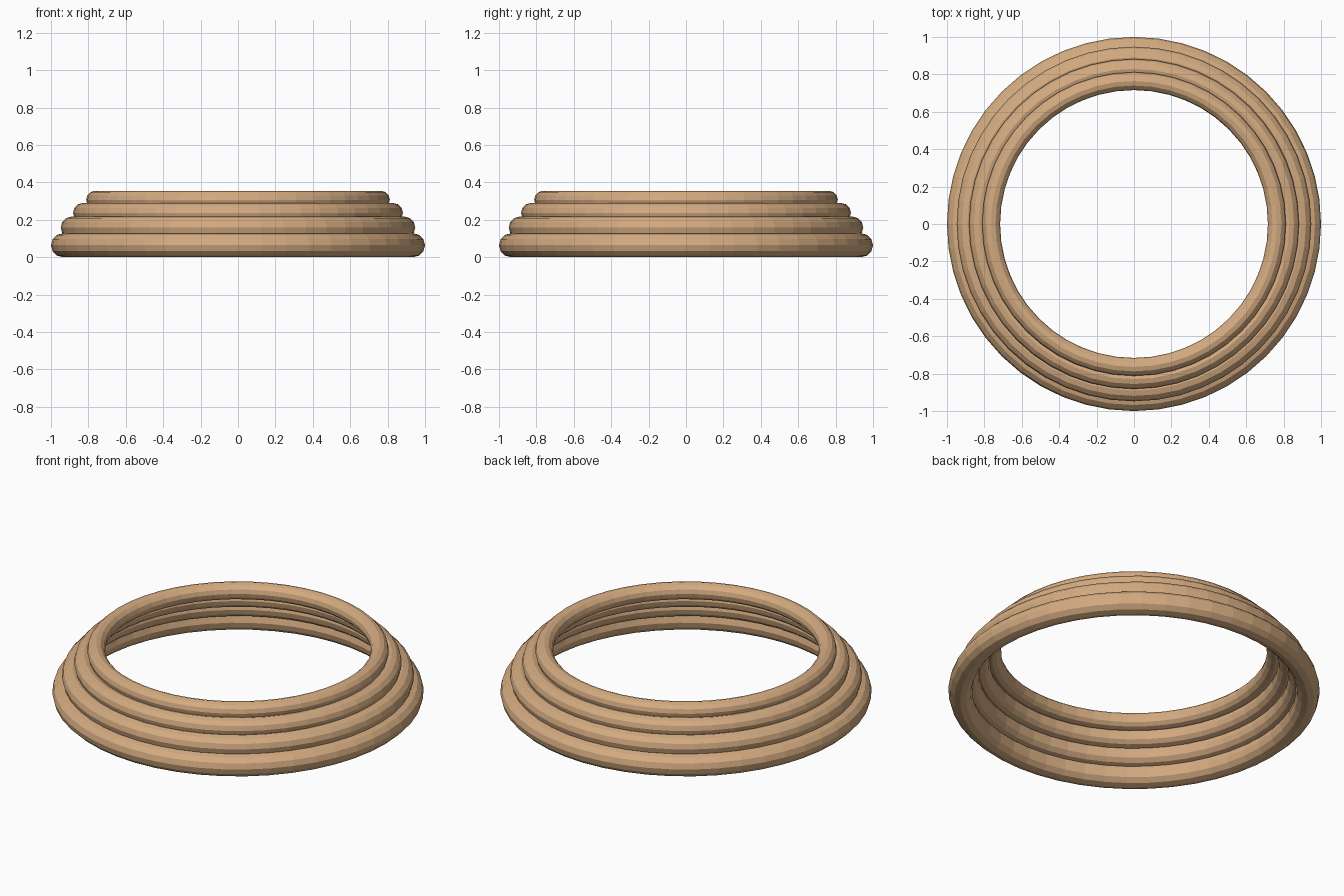
import bpy

if "Cube" in bpy.data.objects:
    bpy.data.objects.remove(bpy.data.objects["Cube"])

mat = bpy.data.materials.new("tan")
mat.diffuse_color = (0.66, 0.41, 0.22, 1)
mat.use_nodes = True
mat.node_tree.nodes["Principled BSDF"].inputs["Base Color"].default_value = mat.diffuse_color

# stacked rings, bottom to top: outer radius, tube radius, top height
rings = [(1.0, 0.064, 0.128), (0.948, 0.058, 0.217),
         (0.882, 0.053, 0.29), (0.812, 0.048, 0.355)]
for i, (outer, tube, top) in enumerate(rings):
    bpy.ops.mesh.primitive_torus_add(
        major_segments=48, minor_segments=12,
        major_radius=outer - tube, minor_radius=tube,
        location=(0, 0, top - tube))
    ob = bpy.context.object
    ob.name = f"ring_{i + 1}"
    ob.data.materials.append(mat)
